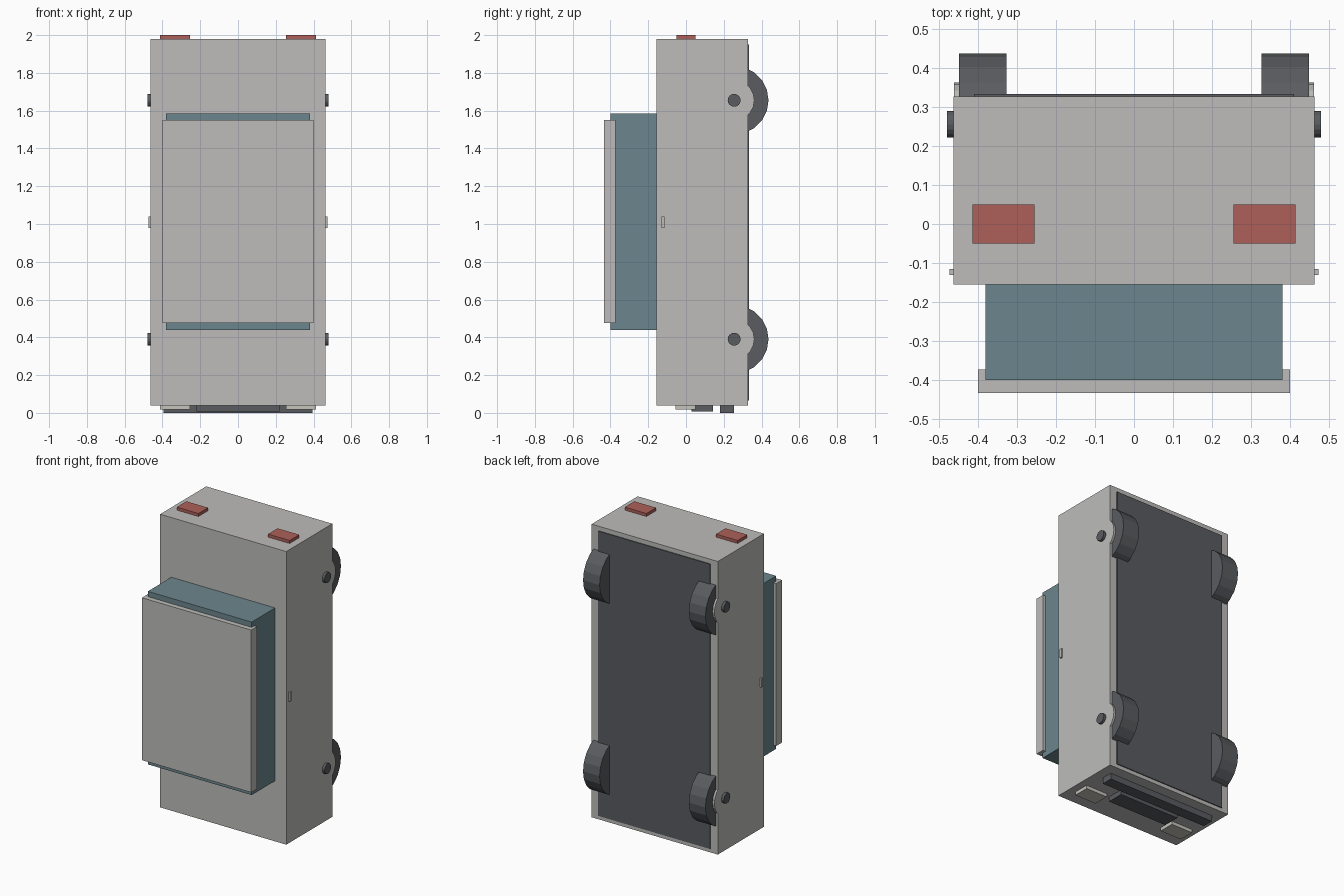
import bpy
import math

cube = bpy.data.objects.get("Cube")
if cube:
    bpy.data.objects.remove(cube, do_unlink=True)


def material(name, rgb):
    m = bpy.data.materials.new(name)
    m.use_nodes = True
    m.diffuse_color = (*rgb, 1)
    m.node_tree.nodes["Principled BSDF"].inputs["Base Color"].default_value = (*rgb, 1)
    return m


BODY = material("light_grey_paint", (0.51, 0.505, 0.49))
LAMP = material("pale_lamp", (0.56, 0.55, 0.50))
DARK = material("dark_grey_rubber", (0.10, 0.106, 0.115))
GLASS = material("blue_grey_glass", (0.15, 0.24, 0.27))
RED = material("red_lamp", (0.42, 0.118, 0.10))


def finish(name, mat):
    obj = bpy.context.object
    obj.name = name
    obj.data.materials.append(mat)
    return obj


def box(name, mat, x, y, z):
    """Box spanning the given (low, high) range on each axis."""
    bpy.ops.mesh.primitive_cube_add(size=1, location=[sum(r) / 2 for r in (x, y, z)])
    obj = finish(name, mat)
    obj.scale = [r[1] - r[0] for r in (x, y, z)]
    bpy.ops.object.transform_apply(location=False, rotation=False, scale=True)


def disc(name, mat, radius, x, z, sides):
    """Cylinder along x, centred on an axle."""
    bpy.ops.mesh.primitive_cylinder_add(
        vertices=sides, radius=radius, depth=x[1] - x[0],
        location=(sum(x) / 2, AXLE_Y, z), rotation=(0, math.pi / 2, 0))
    finish(name, mat)


AXLE_Y = 0.255

# Car resting on its nose: roof toward the front, underside toward the back
box("body", BODY, (-0.462, 0.462), (-0.155, 0.327), (0.04, 1.98))
box("cabin", GLASS, (-0.38, 0.38), (-0.40, -0.15), (0.44, 1.585))
box("roof", BODY, (-0.40, 0.40), (-0.433, -0.372), (0.475, 1.55))
box("underside", DARK, (-0.41, 0.41), (0.30, 0.333), (0.065, 1.95))

# Nose details
box("bumper", DARK, (-0.395, 0.395), (0.18, 0.255), (0, 0.05))
box("grille", DARK, (-0.22, 0.22), (0.03, 0.142), (0.008, 0.05))

# Paired parts
for side, s in (("left", 1), ("right", -1)):
    def span(a, b):
        return tuple(sorted((s * a, s * b)))

    box(side + "_headlight", LAMP, span(0.255, 0.413), (-0.055, 0.05), (0.018, 0.05))
    box(side + "_taillight", RED, span(0.255, 0.413), (-0.05, 0.05), (1.97, 2.0))
    box(side + "_door_handle", BODY, span(0.45, 0.473), (-0.131, -0.115), (0.98, 1.04))
    for end, z in (("front", 0.39), ("rear", 1.655)):
        label = end + "_" + side
        disc(label + "_wheel", DARK, 0.182, span(0.327, 0.448), z, 20)
        disc(label + "_hubcap", BODY, 0.107, span(0.44, 0.4615), z, 20)
        disc(label + "_axle_cap", DARK, 0.034, span(0.44, 0.479), z, 16)
